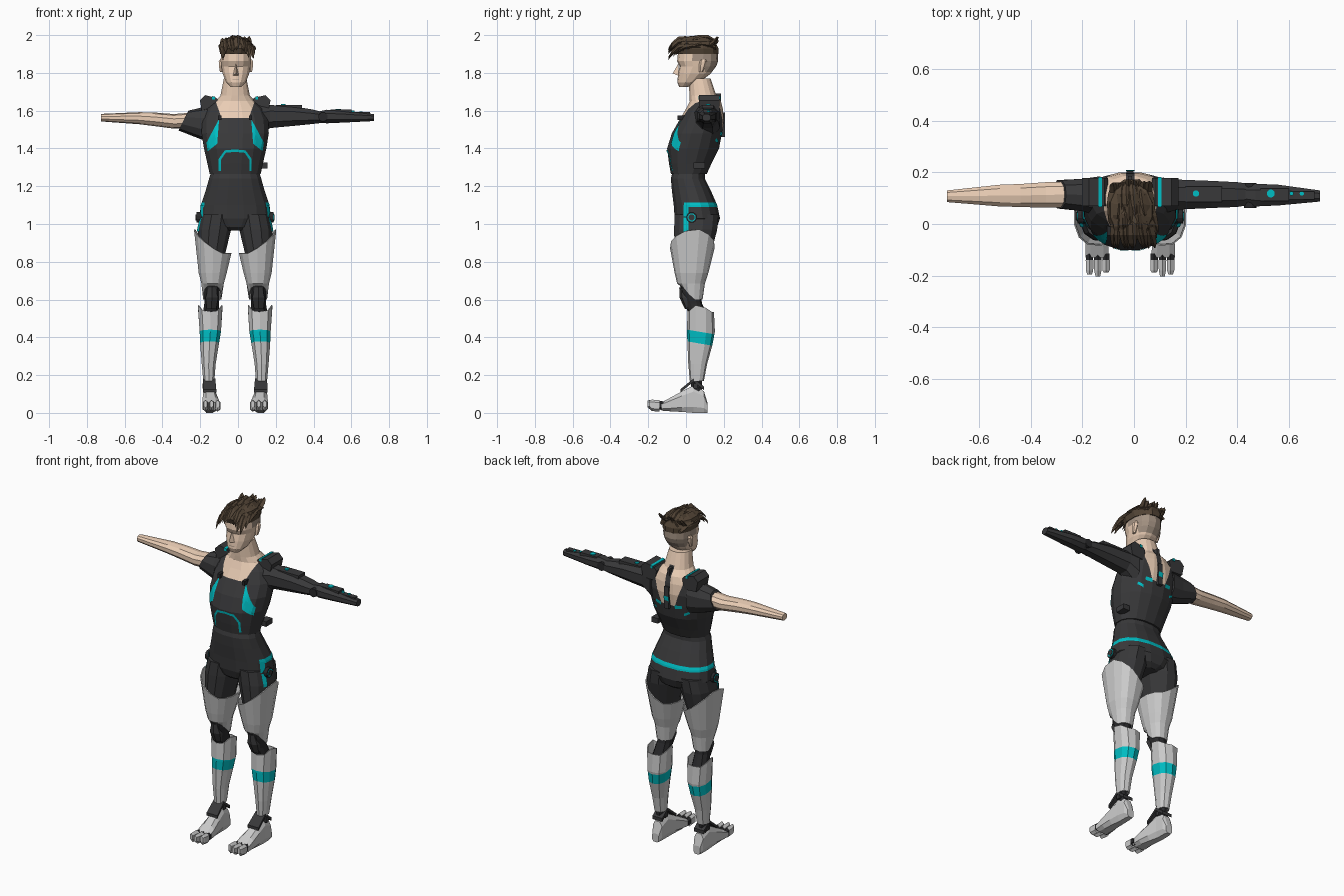
import bpy, bmesh, math, random
from mathutils import Vector
from mathutils.bvhtree import BVHTree

if "Cube" in bpy.data.objects:
    bpy.data.objects.remove(bpy.data.objects["Cube"])

random.seed(4)


def material(name, r, g, b):
    m = bpy.data.materials.new(name)
    m.diffuse_color = (r, g, b, 1)
    m.use_nodes = True
    m.node_tree.nodes["Principled BSDF"].inputs["Base Color"].default_value = m.diffuse_color
    return m


DARK = material("suit_dark", .04, .04, .042)
BLACK = material("joint_black", .022, .022, .024)
TEAL = material("teal", .0, .52, .56)
SKIN = material("skin", .82, .61, .46)
STUBBLE = material("stubble", .36, .28, .22)
HAIR = material("hair", .085, .058, .036)


def mesh(name, verts, faces, mat=None, mirror=False):
    me = bpy.data.meshes.new(name)
    me.from_pydata(verts, [], faces)
    bm = bmesh.new()
    bm.from_mesh(me)
    bmesh.ops.recalc_face_normals(bm, faces=bm.faces)
    bm.to_mesh(me)
    bm.free()
    if mat:
        me.materials.append(mat)
    ob = bpy.data.objects.new(name, me)
    bpy.context.collection.objects.link(ob)
    if mirror:
        ob.modifiers.new("mirror", 'MIRROR')
    return ob


# Loft: each ring is (position on axis, min and max of the two other axes)
def loft(name, rings, n=12, axis=2, mat=None, p=2.0, mirror=False, cap=True, warp=None):
    b, c = [i for i in range(3) if i != axis]
    f = lambda v: math.copysign(abs(v) ** (2 / p), v)
    ang = [2 * math.pi * (i + .5) / n for i in range(n)]
    u, w = [f(math.cos(a)) for a in ang], [f(math.sin(a)) for a in ang]
    mu, mw = max(u), max(w)
    verts = []
    for k, (pos, b0, b1, c0, c1) in enumerate(rings):
        for i in range(n):
            v = [0, 0, 0]
            v[axis] = pos
            v[b] = (b0 + b1) / 2 + u[i] / mu * (b1 - b0) / 2
            v[c] = (c0 + c1) / 2 + w[i] / mw * (c1 - c0) / 2
            verts.append(warp(k, *v) if warp else v)
    faces = [(k * n + i, k * n + (i + 1) % n, (k + 1) * n + (i + 1) % n, (k + 1) * n + i)
             for k in range(len(rings) - 1) for i in range(n)]
    if cap:
        faces += [tuple(range(n)), tuple(range(len(verts) - n, len(verts)))]
    return mesh(name, verts, faces, mat, mirror)


def box(name, x0, x1, y0, y1, z0, z1, mat=None, mirror=False):
    return loft(name, [(z0, x0, x1, y0, y1), (z1, x0, x1, y0, y1)], 4, 2, mat, 2, mirror)


def disc(name, axis, a0, a1, u, v, r, mat, mirror=False):
    return loft(name, [(a, u - r, u + r, v - r, v + r) for a in (a0, a1)], 12, axis, mat, 2, mirror)


def prism(name, pts, y0, y1, mat, mirror=False):
    n = len(pts)
    return mesh(name, [(x, y, z) for y in (y0, y1) for x, z in pts],
                [(i, (i + 1) % n, n + (i + 1) % n, n + i) for i in range(n)]
                + [tuple(range(n)), tuple(range(n, 2 * n))], mat, mirror)


# Cut along planes, then colour the faces that pass a test
def paint(ob, planes, mat, test):
    bm = bmesh.new()
    bm.from_mesh(ob.data)
    for co, no in planes:
        bmesh.ops.bisect_plane(bm, geom=bm.verts[:] + bm.edges[:] + bm.faces[:],
                               plane_co=co, plane_no=no, dist=1e-5)
    if not ob.data.materials:
        ob.data.materials.append(None)
    ob.data.materials.append(mat)
    for f in bm.faces:
        if test(*f.calc_center_median()):
            f.material_index = len(ob.data.materials) - 1
    bm.to_mesh(ob.data)
    bm.free()


# Inlay: strip between two polylines, projected on a body along an axis
def inlay(name, body, edge_a, edge_b, axis, side, mat=TEAL, mirror=False, off=.004):
    tree = BVHTree.FromPolygons([v.co for v in body.data.vertices],
                                [p.vertices[:] for p in body.data.polygons])

    def resample(e):
        return [Vector(e[i]).lerp(Vector(e[i + 1]), t / 5) for i in range(len(e) - 1)
                for t in range(5)] + [Vector(e[-1])]
    verts, rows, m = [], list(zip(resample(edge_a), resample(edge_b))), 4
    for a, b in rows:
        for j in range(m):
            q = a.lerp(b, j / (m - 1))
            o = Vector((side * 2, q[0], q[1])) if axis == 0 else Vector((q[0], side * 2, q[1]))
            d = Vector((0, 0, 0))
            d[axis] = -side
            hit = tree.ray_cast(o, d)[0]
            verts.append(hit - d * off if hit else verts[-1])
    faces = [(i * m + j, i * m + j + 1, i * m + m + j + 1, i * m + m + j)
             for i in range(len(rows) - 1) for j in range(m - 1)]
    return mesh(name, verts, faces, mat, mirror)


# Move finished parts onto the body axis; "inset" also pulls both sides inward
placed = set()


def place(axis_x, inset=0):
    for ob in bpy.context.collection.objects:
        if ob.name not in placed:
            placed.add(ob.name)
            ob.location.x = axis_x
            for v in ob.data.vertices:
                v.co.x -= inset


# Torso: dark suit with open neckline and bare back wedges
T = [(1.265, -.08, .11, .135), (1.32, -.09, .135, .147), (1.40, -.10, .175, .165), (1.48, -.075, .19, .178),
     (1.55, -.035, .2, .175), (1.61, 0, .195, .15), (1.65, .02, .185, .105), (1.68, .018, .16, .078), (1.77, .015, .13, .06)]
torso = loft("torso", [(z, -h, h, a, b) for z, a, b, h in T], 16, 2, DARK, 2.2)
edge = lambda z: .1 - (1.64 - z) * .35
paint(torso, [((s * .1, 0, 1.64), (1, 0, -s * .35)) for s in (1, -1)]
      + [((s * .016, 0, 0), (1, 0, 0)) for s in (1, -1)]
      + [((0, 0, z), (0, 0, 1)) for z in (1.48, 1.56, 1.7)] + [((0, .1, 0), (0, 1, 0))], SKIN,
      lambda x, y, z: abs(x) < edge(z) and (z > 1.56 if y < .1 else z > 1.48 and (abs(x) > .016 or z > 1.7)))
inlay("chest_panel", torso, [(.085, 1.555), (.095, 1.425), (.145, 1.385)],
      [(.085, 1.555), (.115, 1.5), (.152, 1.43)], 1, -1, TEAL, True)
inlay("belly_arch", torso, [(.087, 1.28), (.087, 1.345), (.055, 1.39), (0, 1.395)],
      [(.075, 1.28), (.075, 1.34), (.05, 1.377), (0, 1.382)], 1, -1, TEAL, True)
inlay("spine_light", torso, [(-.016, 1.5), (-.016, 1.535)], [(.016, 1.5), (.016, 1.535)], 1, 1, off=.012)
inlay("back_light", torso, [(.045, 1.465), (.085, 1.47)], [(.045, 1.485), (.085, 1.49)], 1, 1, TEAL, True)
inlay("back_low_light", torso, [(.09, 1.425), (.12, 1.44)], [(.09, 1.44), (.12, 1.455)], 1, 1, TEAL, True)
box("spine_strip", -.014, .014, .17, .206, 1.46, 1.59, DARK)
box("neck_strip", -.008, .008, .125, .186, 1.59, 1.69, DARK)
box("collar_clip", .073, .09, -.045, .01, 1.55, 1.575, BLACK, True)
box("side_buckle", .13, .172, .04, .1, 1.295, 1.325, DARK)

# Hips with belt
P = [(1.28, -.07, .1, .125), (1.24, -.08, .1, .138), (1.18, -.075, .13, .155), (1.10, -.065, .165, .182),
     (1.03, -.06, .18, .19), (.985, -.045, .165, .13), (.965, -.02, .14, .06)]
hips = loft("hips", [(z, -h, h, a, b) for z, a, b, h in P], 16, 2, DARK, 2.3)
paint(hips, [((0, 0, 1.09), (0, 0, 1)), ((0, 0, 1.115), (0, 0, 1)), ((0, -.01, 0), (0, 1, 0))], TEAL,
      lambda x, y, z: 1.09 < z < 1.115 and y > -.01)
inlay("hip_stripe", hips, [(-.012, 1.1), (-.012, 1.0)], [(.012, 1.1), (.012, 1.0)], 0, 1, TEAL, True, .006)
disc("hip_disc", 0, .16, .204, .03, 1.035, .028, BLACK, True)
disc("hip_disc_ring", 0, .19, .206, .03, 1.035, .021, TEAL, True)
disc("hip_disc_core", 0, .19, .209, .03, 1.035, .016, DARK, True)

# Shoulder pads
prism("shoulder_pad", [(.085, 1.65), (.1, 1.668), (.16, 1.682), (.187, 1.655), (.175, 1.595), (.095, 1.59)],
      .07, .178, DARK, True)
prism("shoulder_light", [(.108, 1.66), (.108, 1.674), (.122, 1.677), (.122, 1.66)], .066, .182, TEAL, True)
place(-.015)

# Legs
thigh = loft("thigh", [(1.05, .03, .195, -.06, .172), (.97, .037, .212, -.063, .165), (.84, .068, .21, -.06, .132),
                       (.7, .09, .182, -.045, .1)], 12, 2, DARK, 2.3, True)
inlay("thigh_stripe", thigh, [(-.012, 1.035), (-.012, .96)], [(.012, 1.035), (.012, .96)], 0, 1, TEAL, True, .006)


def thigh_edge(k, x, y, z):
    if k == 0:
        rise = max(0, x - .095) * (1 - 2 * abs(y - .05))
        return (x + rise * .06, y + (y - .03) * rise * 1.5, z + rise)
    if k == 3:
        return (x, y, z + max(0, min(.07, (.04 - y) * 1.2)))
    return (x, y, z)


def shin_edge(k, x, y, z):
    return (x, y, z + (.05 * max(0, 1 - abs(y - .07) / .06) if k == 0 else 0))


def shell(ob):
    ob.modifiers.new("thickness", 'SOLIDIFY').thickness = .006
    return ob


shell(loft("thigh_armour", [(.845, .035, .225, -.08, .147), (.74, .06, .208, -.06, .118),
                            (.685, .075, .194, -.047, .1), (.6, .088, .184, -.028, .088)],
           14, 2, None, 2.3, True, False, thigh_edge))
loft("knee", [(.72, .09, .18, -.035, .085), (.64, .097, .178, -.028, .075), (.58, .1, .178, -.005, .085),
              (.5, .1, .19, .02, .12)], 10, 2, BLACK, 2.3, True)
loft("kneecap", [(.665, .12, .155, -.036, .0), (.61, .105, .172, -.034, .02), (.55, .115, .165, -.006, .03)],
     6, 2, DARK, 2, True)
shin = shell(loft("shin_armour", [(.535, .082, .212, .008, .148), (.43, .09, .203, .005, .153), (.36, .102, .2, .008, .14),
                                  (.26, .118, .192, .012, .112), (.17, .125, .184, .02, .095)],
                  10, 2, None, 2.4, True, False, shin_edge))
paint(shin, [((0, .01, z), (0, .17, 1)) for z in (.44, .378)], TEAL,
      lambda x, y, z: .378 < z + .17 * (y - .01) < .44)

# Feet
loft("ankle", [(.22, .134, .176, .03, .085), (.13, .132, .176, .025, .085), (.08, .135, .175, .02, .085)],
     8, 2, BLACK, 2, True)
loft("foot", [(.115, .13, .172, 0, .05), (.095, .122, .18, 0, .115), (.04, .12, .182, 0, .145), (-.02, .11, .186, .005, .115),
              (-.08, .1, .188, .008, .082), (-.13, .097, .188, .012, .055)], 8, 1, None, 3, True)
box("ankle_bolt", .122, .187, .04, .062, .13, .155, DARK, True)
loft("instep_strut", [(.095, .12, .184, .12, .14), (.04, .12, .184, .165, .182), (-.03, .115, .186, .108, .125)],
     4, 1, DARK, 2, True)
for i, (x, tip) in enumerate([(.108, -.188), (.14, -.203), (.172, -.195)]):
    loft("toe_joint_%d" % i, [(-.115, x - .014, x + .014, .015, .06), (-.15, x - .014, x + .014, .018, .066)],
         6, 1, BLACK, 2, True)
    loft("toe_%d" % i, [(-.14, x - .015, x + .015, .006, .068), (-.18, x - .014, x + .014, .01, .07),
                        (tip, x - .009, x + .009, .028, .066)], 6, 1, None, 2.5, True)
place(-.015, .015)

# Arms
loft("sleeve", [(-.13, .03, .185, 1.43, 1.63), (-.2, .05, .175, 1.45, 1.615), (-.29, .06, .17, 1.495, 1.6)],
     10, 0, DARK, 2.2, warp=lambda k, x, y, z: (x + (.5 * (z - 1.545) if k == 2 else 0), y, z))
loft("bare_arm", [(-.24, .065, .165, 1.505, 1.59), (-.34, .063, .162, 1.505, 1.582), (-.44, .066, .155, 1.518, 1.59),
                  (-.52, .068, .152, 1.528, 1.592), (-.725, .085, .13, 1.543, 1.583)], 10, 0, SKIN, 2.2)
loft("armoured_upper_arm", [(.11, .04, .18, 1.46, 1.635), (.17, .056, .172, 1.508, 1.63),
     (.3, .062, .167, 1.52, 1.622), (.4, .066, .162, 1.53, 1.605), (.45, .074, .155, 1.536, 1.592)],
     8, 0, DARK, 2.3)
loft("armoured_forearm", [(.42, .08, .15, 1.538, 1.594), (.47, .068, .156, 1.533, 1.605), (.56, .072, .152, 1.537, 1.598),
                          (.72, .087, .13, 1.545, 1.582)], 8, 0, DARK, 2.3)
box("upper_arm_plate", .2, .34, .085, .145, 1.60, 1.63, DARK)
box("forearm_plate", .49, .6, .09, .138, 1.585, 1.605, DARK)
box("wrist_plate", .62, .7, .095, .126, 1.57, 1.592, DARK)
disc("elbow_disc", 1, .062, .158, .45, 1.567, .024, BLACK)
for i, (x, z, r) in enumerate([(.24, 1.634, .012), (.53, 1.61, .015), (.61, 1.6, .008), (.65, 1.596, .008)]):
    disc("arm_light_%d" % i, 2, z - .03, z, x, .118, r, TEAL)
place(0)

# Head
H = [(1.725, -.036, .01, .028), (1.75, -.046, .07, .052), (1.795, -.042, .13, .07), (1.835, -.034, .16, .077),
     (1.862, -.047, .17, .081), (1.93, -.04, .168, .078), (1.965, 0, .13, .05)]
head = loft("head", [(z, -h, h, a, b) for z, a, b, h in H], 14, 2, SKIN, 2.3)
paint(head, [((0, .1, 0), (0, 1, 0)), ((0, 0, 1.805), (0, 0, 1))], STUBBLE,
      lambda x, y, z: z > 1.805 and y > .1 or z > 1.865 and y > .02)
mesh("nose", [(0, -.04, 1.85), (0, -.071, 1.797), (-.016, -.038, 1.785), (.016, -.038, 1.785)],
     [(0, 1, 2), (0, 3, 1), (1, 3, 2), (0, 2, 3)], SKIN)
loft("ear", [(1.805, .071, .085, .07, .09), (1.835, .066, .09, .068, .105),
             (1.86, .066, .091, .07, .112), (1.872, .072, .084, .08, .105)], 6, 2, SKIN, 2, True)
inlay("mouth", head, [(-.017, 1.762), (.017, 1.762)], [(-.017, 1.766), (.017, 1.766)], 1, -1, STUBBLE, off=.002)

# Hair: a cap covered with swept, tapered locks
loft("hair_cap", [(1.9, -.083, .083, -.05, .172), (1.93, -.09, .09, -.062, .172), (1.965, -.08, .08, -.045, .155),
                  (1.985, -.04, .04, .0, .1)], 12, 2, HAIR, 2.2)
verts, faces = [], []


def lock(p0, p1, p2, r):
    base = len(verts)
    for t, w in ((0, .6), (.3, 1), (.6, .95), (.85, .6), (1, .08)):
        q = p0 * (1 - t) ** 2 + p1 * 2 * t * (1 - t) + p2 * t * t
        for dx, dz in ((1, 0), (0, .8), (-1, 0), (0, -.8)):
            verts.append((q.x + dx * r * w, q.y, min(2.0, q.z + dz * r * w)))
    faces.extend((base + k * 4 + i, base + k * 4 + (i + 1) % 4, base + k * 4 + 4 + (i + 1) % 4, base + k * 4 + 4 + i)
                 for k in range(4) for i in range(4))
    faces.extend([tuple(range(base, base + 4)), tuple(range(base + 16, base + 20))])


R = random.uniform
for i in range(40):
    u = -1 + 2 * (i % 10 + R(.2, .8)) / 10
    row = i // 10
    x, drop = u * .082, .045 * u * u
    y0 = .16 - row * .04
    lock(Vector((x * .8, y0, 1.95 - drop + R(0, .02))),
         Vector((x, y0 - .07, 2.005 - drop + R(0, .02))),
         Vector((x * 1.1 + R(0, .02), max(-.095, y0 - R(.13, .17)), 1.96 - drop - row * .017 + R(-.01, .02))), R(.014, .02))
for i in range(8):
    x = -.065 + i * .0185
    lock(Vector((x, .1, 1.93)), Vector((x, .15, 1.955)), Vector((x * 1.1, R(.155, .175), R(1.965, 1.995))), .018)
mesh("hair_locks", verts, faces, HAIR)
place(-.011)
